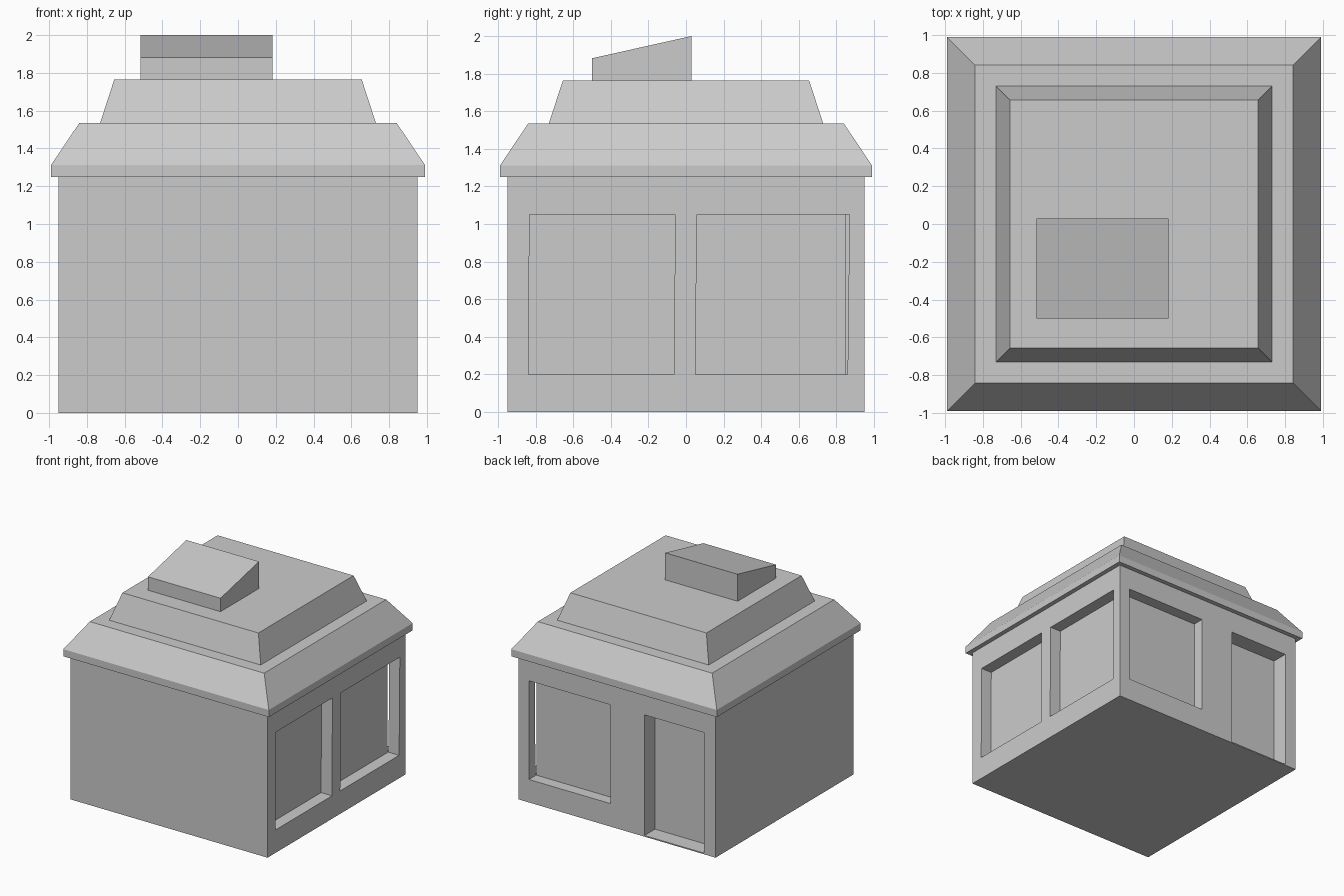
import bpy, bmesh

if "Cube" in bpy.data.objects:
    bpy.data.objects.remove(bpy.data.objects["Cube"])


def make_object(name, bm):
    bmesh.ops.recalc_face_normals(bm, faces=bm.faces)
    mesh = bpy.data.meshes.new(name)
    bm.to_mesh(mesh)
    bm.free()
    obj = bpy.data.objects.new(name, mesh)
    bpy.context.collection.objects.link(obj)
    return obj


def loft(name, rings):
    """Closed solid through a stack of point rings."""
    bm = bmesh.new()
    loops = [[bm.verts.new(p) for p in ring] for ring in rings]
    n = len(loops[0])
    for a, b in zip(loops, loops[1:]):
        for i in range(n):
            j = (i + 1) % n
            bm.faces.new((a[i], a[j], b[j], b[i]))
    bm.faces.new(loops[0][::-1])
    bm.faces.new(loops[-1])
    return make_object(name, bm)


def square(r, z):
    return [(-r, -r, z), (r, -r, z), (r, r, z), (-r, r, z)]


def recess(target, name, outline, axis, depth):
    """Cut a shallow pocket into the +x or +y wall; outline is (along, z)."""
    def ring(d):
        return [(d, u, z) if axis == 'x' else (u, d, z) for u, z in outline]
    cutter = loft(name + "_cutter", [ring(WALL - depth), ring(WALL + 0.2)])
    cutter.hide_render = True
    cutter.hide_viewport = True
    cutter.display_type = 'WIRE'
    mod = target.modifiers.new(name, 'BOOLEAN')
    mod.operation = 'DIFFERENCE'
    mod.solver = 'EXACT'
    mod.object = cutter


def box_outline(a, b, z0, z1):
    return [(a, z0), (b, z0), (b, z1), (a, z1)]


WALL = 0.95

# Walls
walls = loft("walls", [square(WALL, 0), square(WALL, 1.25)])

# Two slightly skewed windows on the right side
recess(walls, "side_window_front",
       [(-0.838, 0.2), (-0.063, 0.2), (-0.058, 1.05), (-0.833, 1.05)], 'x', 0.105)
recess(walls, "side_window_back",
       [(0.05, 0.2), (0.86, 0.2), (0.87, 1.05), (0.058, 1.05)], 'x', 0.105)

# Window and door on the back
recess(walls, "back_window", box_outline(0.06, 0.848, 0.2, 1.06), 'y', 0.1)
recess(walls, "door", box_outline(-0.84, -0.265, 0.01, 1.06), 'y', 0.145)

# Stepped roof
loft("lower_roof", [square(0.99, 1.25), square(0.99, 1.312), square(0.84, 1.535)])
loft("upper_roof", [square(0.73, 1.535), square(0.655, 1.765)])

# Wedge-shaped roof vent, rising to the back
side = [(-0.5, 1.765), (0.028, 1.765), (0.028, 2.0), (-0.5, 1.882)]
loft("roof_vent", [[(x, y, z) for y, z in side] for x in (-0.517, 0.182)])
